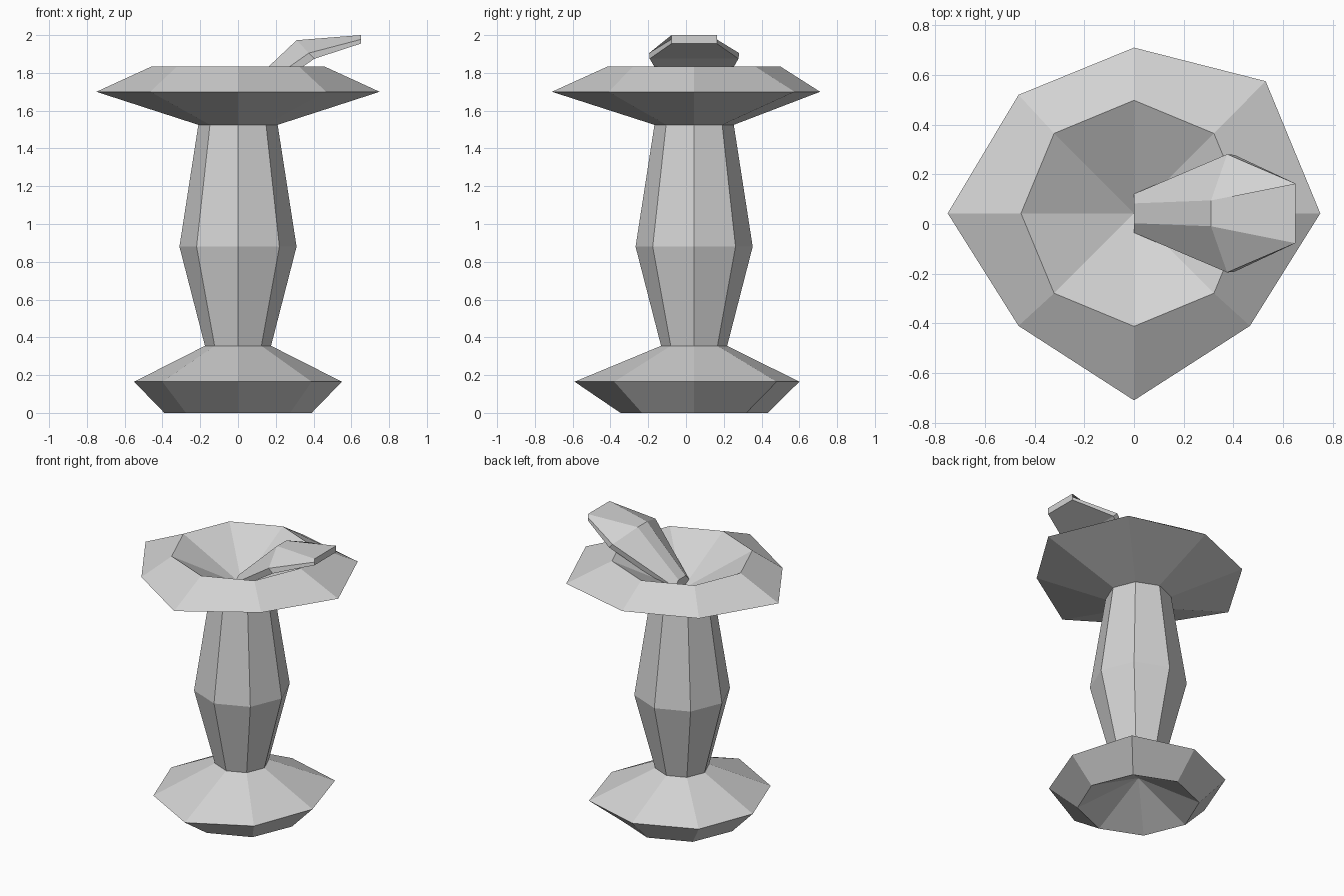
import bpy, bmesh, math

cube = bpy.data.objects.get("Cube")
if cube:
    bpy.data.objects.remove(cube)

CY = 0.043  # axis of the pedestal in y

stone = bpy.data.materials.new("grey stone")
stone.use_nodes = True
grey = (0.65, 0.65, 0.65, 1)
stone.diffuse_color = grey
stone.node_tree.nodes["Principled BSDF"].inputs["Base Color"].default_value = grey


def octagon(radius, z):
    return [(radius * math.cos(k * math.pi / 4), CY + radius * math.sin(k * math.pi / 4), z)
            for k in range(8)]


def loft(name, rings, start=None, end=None, caps=False):
    """Skin a stack of rings; start and end are optional apex points."""
    bm = bmesh.new()
    loops = [[bm.verts.new(p) for p in ring] for ring in rings]
    n = len(loops[0])
    for a, b in zip(loops, loops[1:]):
        for i in range(n):
            j = (i + 1) % n
            bm.faces.new((a[i], a[j], b[j], b[i]))
    for apex, loop in ((start, loops[0]), (end, loops[-1])):
        if apex:
            tip = bm.verts.new(apex)
            for i in range(n):
                bm.faces.new((loop[i], loop[(i + 1) % n], tip))
        elif caps:
            bm.faces.new(loop)
    bmesh.ops.recalc_face_normals(bm, faces=bm.faces[:])
    mesh = bpy.data.meshes.new(name)
    bm.to_mesh(mesh)
    bm.free()
    mesh.materials.append(stone)
    obj = bpy.data.objects.new(name, mesh)
    bpy.context.collection.objects.link(obj)
    return obj


# Foot: hollow underside, uneven chipped rim, slope up to the pillar
foot_rim = [(0.55, CY), (0.42, 0.48), (0, 0.60), (-0.40, 0.43),
            (-0.55, CY), (-0.40, -0.37), (0, -0.59), (0.39, -0.38)]
loft("foot", [octagon(0.39, 0), [(x, y, 0.165) for x, y in foot_rim], octagon(0.175, 0.355)],
     start=(0, CY, 0.2))

# Pillar: eight sides, swollen in the middle
loft("pillar", [octagon(0.175, 0.355), octagon(0.31, 0.88), octagon(0.21, 1.525)])

# Basin: flared underside, uneven rim, sunken bowl
basin_rim = [(0.75, CY), (0.53, 0.575), (0, 0.71), (-0.465, 0.52),
             (-0.75, CY), (-0.465, -0.41), (0, -0.71), (0.467, -0.41)]
loft("basin", [octagon(0.21, 1.525), [(x, y, 1.70) for x, y in basin_rim], octagon(0.455, 1.835)],
     end=(0, CY, 1.6))


# Spout: mirrored six-point sections listed as (x, half width, z)
def section(top, side, low):
    half = (top, side, low)
    return ([(x, CY + w, z) for x, w, z in half]
            + [(x, CY - w, z) for x, w, z in reversed(half)])


loft("spout", [
    section((0, 0.04, 1.68), (0, 0.078, 1.64), (0, 0.075, 1.6)),
    section((0.31, 0.052, 1.973), (0.375, 0.238, 1.905), (0.405, 0.235, 1.875)),
    section((0.65, 0.12, 2.0), (0.65, 0.12, 1.977), (0.65, 0.12, 1.955)),
], caps=True)
